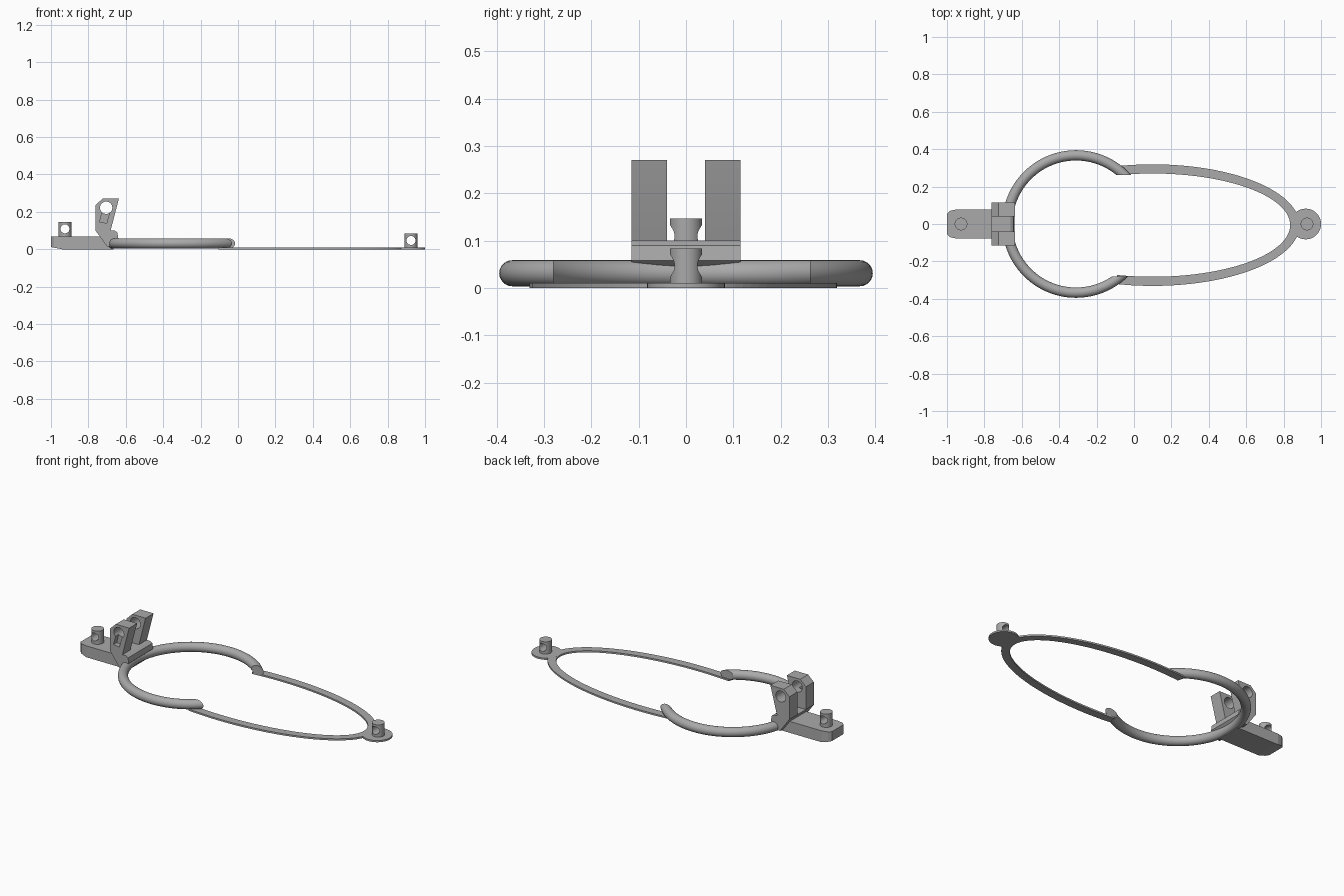
import bpy, bmesh, math
from mathutils import Matrix

cube = bpy.data.objects.get("Cube")
if cube:
    bpy.data.objects.remove(cube)

grey = bpy.data.materials.new("plain grey")
grey.use_nodes = True
GREY = (0.40, 0.40, 0.40, 1)
grey.diffuse_color = GREY
grey.node_tree.nodes["Principled BSDF"].inputs["Base Color"].default_value = GREY


def make(name, bm, smooth=False):
    bmesh.ops.recalc_face_normals(bm, faces=bm.faces[:])
    mesh = bpy.data.meshes.new(name)
    bm.to_mesh(mesh)
    bm.free()
    mesh.materials.append(grey)
    ob = bpy.data.objects.new(name, mesh)
    bpy.context.collection.objects.link(ob)
    if smooth:
        soften(ob)
    return ob


def soften(ob):
    bpy.ops.object.select_all(action='DESELECT')
    ob.select_set(True)
    bpy.context.view_layer.objects.active = ob
    bpy.ops.object.shade_smooth_by_angle(angle=math.radians(35))


def extrude(name, points, axis, lo, hi):
    """Extrude an xz profile along y, or an xy profile along z."""
    bm = bmesh.new()
    place = (lambda a, b, h: (a, h, b)) if axis == 'Y' else (lambda a, b, h: (a, b, h))
    rims = [[bm.verts.new(place(a, b, h)) for a, b in points] for h in (lo, hi)]
    n = len(points)
    bm.faces.new(rims[0])
    bm.faces.new(rims[1])
    for i in range(n):
        j = (i + 1) % n
        bm.faces.new((rims[0][i], rims[0][j], rims[1][j], rims[1][i]))
    return make(name, bm)


def circle(cx, cy, r, n=40):
    return [(cx + r * math.cos(math.tau * i / n), cy + r * math.sin(math.tau * i / n)) for i in range(n)]


def cut(ob, cutter):
    mod = ob.modifiers.new("cut", 'BOOLEAN')
    mod.operation, mod.object, mod.solver = 'DIFFERENCE', cutter, 'EXACT'
    cutter.hide_render = True
    bpy.context.view_layer.update()
    ob.data = bpy.data.meshes.new_from_object(ob.evaluated_get(bpy.context.evaluated_depsgraph_get()))
    ob.modifiers.clear()
    bpy.data.objects.remove(cutter)


# Open ring: round tube whose two ends are sliced flat
CX, R, TUBE = -0.31, 0.367, 0.0275
bm = bmesh.new()
STEPS, SIDES = 96, 24
rows = []
for k in range(SIDES):
    a = math.tau * k / SIDES
    rho, z = R + TUBE * math.cos(a), 0.031 + TUBE * math.sin(a)
    start, end = math.asin(0.262 / rho), math.tau - math.asin(0.28 / rho)
    row = []
    for i in range(STEPS + 1):
        t = start + (end - start) * i / STEPS
        row.append(bm.verts.new((CX + rho * math.cos(t), rho * math.sin(t), z)))
    rows.append(row)
for k in range(SIDES):
    p, q = rows[k], rows[(k + 1) % SIDES]
    for i in range(STEPS):
        bm.faces.new((p[i], p[i + 1], q[i + 1], q[i]))
for i in (0, STEPS):
    bm.faces.new([row[i] for row in rows])
make("open_ring", bm, True)

# Thin flat band: half-ellipse loop joining the ring ends
bm = bmesh.new()
sections = []
LIMIT = math.radians(105)
for i in range(65):
    t = -LIMIT + 2 * LIMIT * i / 64
    c, s = math.cos(t), math.sin(t)
    pts = [(0.10 + rx * c, -0.006 + ry * s) for rx, ry in ((0.785, 0.325), (0.735, 0.276))]
    sections.append([bm.verts.new((x, y, z)) for (x, y), z in
                     zip((pts[0], pts[1], pts[1], pts[0]), (0, 0, 0.01, 0.01))])
for p, q in zip(sections, sections[1:]):
    for k in range(4):
        m = (k + 1) % 4
        bm.faces.new((p[k], p[m], q[m], q[k]))
bm.faces.new(sections[0])
bm.faces.new(sections[-1])
make("flat_band", bm)

# Round tab at the band's end
soften(extrude("end_tab", circle(0.918, 0, 0.082), 'Z', 0, 0.0102))


# Pegs, each with a cross hole
def peg(name, x, bottom, top, hole_z):
    ob = extrude(name, circle(x, 0, 0.034), 'Z', bottom, top)
    cut(ob, extrude("hole_cutter", circle(x, hole_z, 0.024, 32), 'Y', -0.1, 0.1))
    soften(ob)


peg("band_peg", 0.925, 0.005, 0.083, 0.047)
peg("base_peg", -0.925, 0.06, 0.147, 0.109)

# Base block: corners trimmed in plan, underside chamfered at the outer end
block = extrude("base_block", [(-1, -0.055), (-0.985, -0.07), (-0.95, -0.078), (-0.665, -0.078),
                               (-0.665, 0.078), (-0.95, 0.078), (-0.985, 0.07), (-1, 0.055)],
                'Z', 0, 0.068)
cut(block, extrude("chamfer_cutter", [(-1.1, -0.1), (-0.94, -0.1), (-0.94, 0), (-1, 0.012), (-1.1, 0.012)],
                   'Y', -0.2, 0.2))

# Wedge-shaped crossbar under the uprights
extrude("crossbar", [(-0.762, 0.10), (-0.70, 0.015), (-0.69, 0.015), (-0.64, 0.058), (-0.645, 0.09), (-0.66, 0.10)],
        'Y', -0.115, 0.115)

# Two leaning uprights with a round eye; one has a slanted pocket
LEAN = [(-0.762, 0.10), (-0.762, 0.235), (-0.725, 0.27), (-0.637, 0.27), (-0.685, 0.085), (-0.70, 0.05)]
for name, side in (("left_upright", 1), ("right_upright", -1)):
    lo, hi = sorted((side * 0.04, side * 0.115))
    ob = extrude(name, LEAN, 'Y', lo, hi)
    cut(ob, extrude("eye_cutter", circle(-0.705, 0.222, 0.033), 'Y', -0.2, 0.2))
    if side < 0:
        cut(ob, extrude("pocket_cutter", [(-0.74, 0.145), (-0.702, 0.14), (-0.682, 0.215), (-0.72, 0.225)],
                        'Y', -0.2, -0.085))
    soften(ob)
